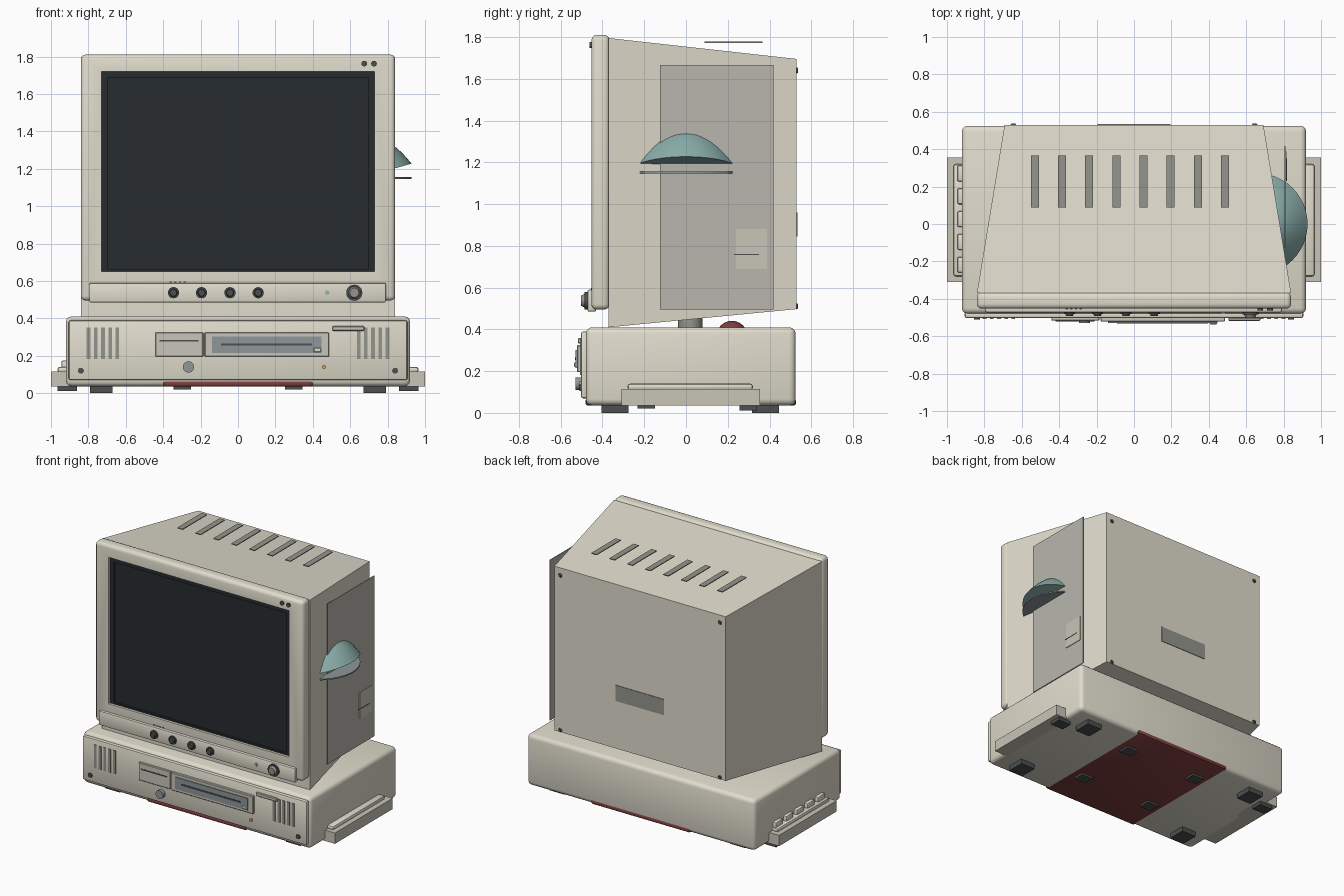
import bpy, bmesh, math
from mathutils import Matrix, Vector

if "Cube" in bpy.data.objects:
    bpy.data.objects.remove(bpy.data.objects["Cube"])


def mat(name, *rgb):
    m = bpy.data.materials.new(name)
    m.diffuse_color = (*rgb, 1)
    m.use_nodes = True
    m.node_tree.nodes["Principled BSDF"].inputs["Base Color"].default_value = m.diffuse_color
    return m


CASE = mat("beige_plastic", 0.75, 0.72, 0.61)
PANEL = mat("shaded_beige", 0.58, 0.56, 0.48)
SIDE = mat("side_grey", 0.48, 0.47, 0.42)
GREY = mat("mid_grey", 0.30, 0.30, 0.27)
BLUE = mat("blue_grey", 0.27, 0.31, 0.32)
DARK = mat("dark_grey", 0.07, 0.08, 0.08)
GLASS = mat("screen_glass", 0.02, 0.025, 0.028)
TEAL = mat("teal", 0.25, 0.42, 0.40)
RED = mat("dark_red", 0.22, 0.05, 0.05)
GREEN = mat("green_light", 0.25, 0.5, 0.38)
AMBER = mat("amber_light", 0.8, 0.35, 0.08)


def finish(name, bm, m, smooth=True):
    bmesh.ops.recalc_face_normals(bm, faces=bm.faces)
    me = bpy.data.meshes.new(name)
    bm.to_mesh(me)
    bm.free()
    ob = bpy.data.objects.new(name, me)
    bpy.context.collection.objects.link(ob)
    me.materials.append(m)
    if smooth:
        bpy.ops.object.select_all(action='DESELECT')
        ob.select_set(True)
        bpy.context.view_layer.objects.active = ob
        bpy.ops.object.shade_smooth_by_angle(angle=math.radians(35))
    return ob


def box(name, x, y, z, m=CASE, bevel=0.0, seg=3):
    bm = bmesh.new()
    bmesh.ops.create_cube(bm, size=1)
    for v in bm.verts:
        for i, (a, b) in enumerate((x, y, z)):
            v.co[i] = a if v.co[i] < 0 else b
    if bevel:
        bmesh.ops.bevel(bm, geom=bm.edges[:], offset=bevel, segments=seg,
                        profile=0.5, affect='EDGES')
    return finish(name, bm, m, bevel > 0)


def disc(name, x, z, r, y0, y1, m=DARK, r2=None, sides=20):
    """Cylinder or cone along y; r at y1, r2 at y0."""
    bm = bmesh.new()
    M = Matrix.Translation((x, (y0 + y1) / 2, z)) @ Matrix.Rotation(math.pi / 2, 4, 'X')
    bmesh.ops.create_cone(bm, cap_ends=True, segments=sides, radius1=r,
                          radius2=r2 or r, depth=abs(y1 - y0), matrix=M)
    return finish(name, bm, m)


def post(name, x, y, z0, z1, r, m, sides=32):
    bm = bmesh.new()
    bmesh.ops.create_cone(bm, cap_ends=True, segments=sides, radius1=r, radius2=r,
                          depth=z1 - z0, matrix=Matrix.Translation((x, y, (z0 + z1) / 2)))
    return finish(name, bm, m)


def span(c, w):
    return (c - w / 2, c + w / 2)


def side(s, a, b):
    return tuple(sorted((s * a, s * b)))


# Base unit with its raised front plate
box("base_case", (-0.92, 0.92), (-0.48, 0.525), (0.036, 0.41), CASE, 0.03)
box("base_front_plate", (-0.905, 0.905), (-0.503, -0.47), (0.07, 0.39), CASE, 0.01, 2)
box("red_bottom_plate", (-0.4, 0.4), (-0.482, 0.527), (0.035, 0.068), RED, 0.012, 2)

# Side rails, feet and front vents, on both sides
for s in (-1, 1):
    box("side_rail", side(s, 0.85, 1.0), (-0.31, 0.355), (0.036, 0.115), PANEL)
    box("side_rail_grip", side(s, 0.9, 0.965), (-0.28, 0.32), (0.11, 0.14), CASE, 0.012, 2)
    box("rail_foot", side(s, 0.86, 0.965), (0.255, 0.34), (0.012, 0.04), DARK)
    for y in (-0.34, 0.38):
        box("main_foot", side(s, 0.67, 0.79), span(y, 0.13), (0, 0.042), DARK)
    for y in (-0.19, 0.3):
        box("small_foot", side(s, 0.25, 0.345), span(y, 0.085), (0.02, 0.042), DARK)
    for i in range(5):
        box("front_vent", span(s * (0.645 + 0.0385 * i), 0.02), (-0.508, -0.49),
            (0.182, 0.352), GREY)
    disc("base_screw", s * 0.84, 0.12, 0.016, -0.511, -0.495)

# Row of keys on the left side
for i in range(5):
    box("side_key", (-0.945, -0.9), span(0.27 - 0.122 * i, 0.085), (0.12, 0.175), CASE, 0.01, 2)

# Drives, eject button, latch, power button and lamp
box("small_drive", (-0.442, -0.185), (-0.517, -0.49), (0.195, 0.325), PANEL, 0.004, 1)
box("small_drive_slot", (-0.42, -0.21), (-0.52, -0.51), (0.276, 0.284), DARK)
box("disk_drive", (-0.178, 0.487), (-0.522, -0.49), (0.195, 0.325), PANEL, 0.004, 1)
box("disk_drive_face", (-0.14, 0.447), (-0.528, -0.51), (0.215, 0.302), BLUE)
box("disk_drive_slot", (-0.09, 0.395), (-0.531, -0.52), (0.254, 0.266), DARK)
box("eject_button", (0.405, 0.445), (-0.536, -0.52), (0.219, 0.242), CASE, 0.004, 1)
box("latch_bar", (0.505, 0.675), (-0.518, -0.5), (0.333, 0.358), PANEL, 0.004, 1)
disc("power_button", -0.265, 0.14, 0.03, -0.53, -0.5, BLUE, sides=28)
disc("drive_lamp", 0.46, 0.14, 0.011, -0.512, -0.495, AMBER)

# Neck between base and monitor
post("neck", 0, 0.02, 0.40, 0.47, 0.058, GREY, 16)
bm = bmesh.new()
bmesh.ops.create_uvsphere(bm, u_segments=20, v_segments=12, radius=0.075,
                          matrix=Matrix.Translation((0, 0.22, 0.366)))
finish("red_dome", bm, RED)

# Monitor shell tapering to the back
bm = bmesh.new()
rings = [[bm.verts.new((sx * w, y, z)) for sx, z in ((-1, lo), (1, lo), (1, hi), (-1, hi))]
         for y, w, lo, hi in ((-0.37, 0.84, 0.41, 1.795), (0.53, 0.692, 0.497, 1.695))]
for i in range(4):
    j = (i + 1) % 4
    bm.faces.new((rings[0][i], rings[0][j], rings[1][j], rings[1][i]))
for r in rings:
    bm.faces.new(r)
finish("monitor_shell", bm, CASE, False)

# Screen bezel with its opening cut out
bezel = box("screen_bezel", (-0.84, 0.84), (-0.453, -0.366), (0.495, 1.81), CASE, 0.025)
cutter = box("bezel_cutter", (-0.73, 0.73), (-0.6, -0.40), (0.65, 1.72))
cutter.hide_render = True
cut = bezel.modifiers.new("opening", 'BOOLEAN')
cut.object = cutter
cut.solver = 'EXACT'
bpy.context.view_layer.objects.active = bezel
bpy.ops.object.modifier_apply(modifier=cut.name)
bpy.data.objects.remove(cutter)

# Dark stepped surround and glass
for s in (-1, 1):
    box("screen_surround_side", side(s, 0.698, 0.73), (-0.435, -0.395), (0.65, 1.72), GLASS)
for z in ((0.65, 0.662), (1.685, 1.72)):
    box("screen_surround_bar", (-0.698, 0.698), (-0.435, -0.395), z, GLASS)
box("screen", (-0.71, 0.71), (-0.42, -0.395), (0.655, 1.71), GLASS)

# Control strip: knobs, lamp, marks, bezel screws
box("control_strip", (-0.795, 0.79), (-0.472, -0.43), (0.485, 0.59), CASE, 0.008, 2)
for x in (-0.345, -0.195, -0.043, 0.108):
    disc("knob_collar", x, 0.537, 0.03, -0.482, -0.465)
    disc("knob", x, 0.537, 0.024, -0.493, -0.475, DARK, 0.018, 12)
disc("large_knob_collar", 0.622, 0.537, 0.043, -0.485, -0.465, DARK, sides=24)
disc("large_knob", 0.622, 0.537, 0.035, -0.502, -0.48, GREY, 0.025, 12)
disc("power_lamp", 0.477, 0.537, 0.012, -0.478, -0.465, GREEN)
for i in range(4):
    box("dial_mark", span(-0.36 + 0.025 * i, 0.012), (-0.456, -0.45), (0.592, 0.598), DARK)
for x in (0.675, 0.727):
    disc("bezel_screw", x, 1.762, 0.015, -0.462, -0.44)

# Top vents
for i in range(8):
    box("top_vent", span(-0.53 + 0.1452 * i, 0.043), (0.088, 0.367), (1.772, 1.778), GREY)

# Back screws and label
for x in (-0.645, 0.645):
    for z in (0.51, 1.64):
        disc("back_screw", x, z, 0.01, 0.528, 0.537, DARK, 0.016)
box("back_label", (-0.195, 0.195), (0.52, 0.534), (0.845, 0.96), GREY)

# Side panel and the small plate on the right
box("right_side_panel", (0.805, 0.811), (-0.125, 0.418), (0.495, 1.665), SIDE)
box("side_plate", (0.808, 0.816), (0.24, 0.388), (0.69, 0.88), PANEL)
box("side_plate_slot", (0.812, 0.818), (0.23, 0.35), (0.757, 0.762), DARK)

# Domed teal hood on the right, with a thin disc beneath
cx, R, H, N, K = 0.656, 0.272, 0.212, 48, 10
bm = bmesh.new()


def dome_point(rho, a, h):
    x = cx + R * rho * math.cos(a)
    return Vector((x, R * rho * math.sin(a), 1.194 + 0.28 * (x - 0.81) + h))


top = bm.verts.new(dome_point(0, 0, H))
loops = [[bm.verts.new(dome_point(k / K, 2 * math.pi * i / N, H * (1 - (k / K) ** 2)))
          for i in range(N)] for k in range(1, K + 1)]
for i in range(N):
    j = (i + 1) % N
    bm.faces.new((top, loops[0][i], loops[0][j]))
    for a, b in zip(loops, loops[1:]):
        bm.faces.new((a[i], b[i], b[j], a[j]))
bm.faces.new(loops[-1])
finish("side_hood", bm, TEAL)
post("side_hood_disc", cx, 0, 1.146, 1.155, R, BLUE, 48)
